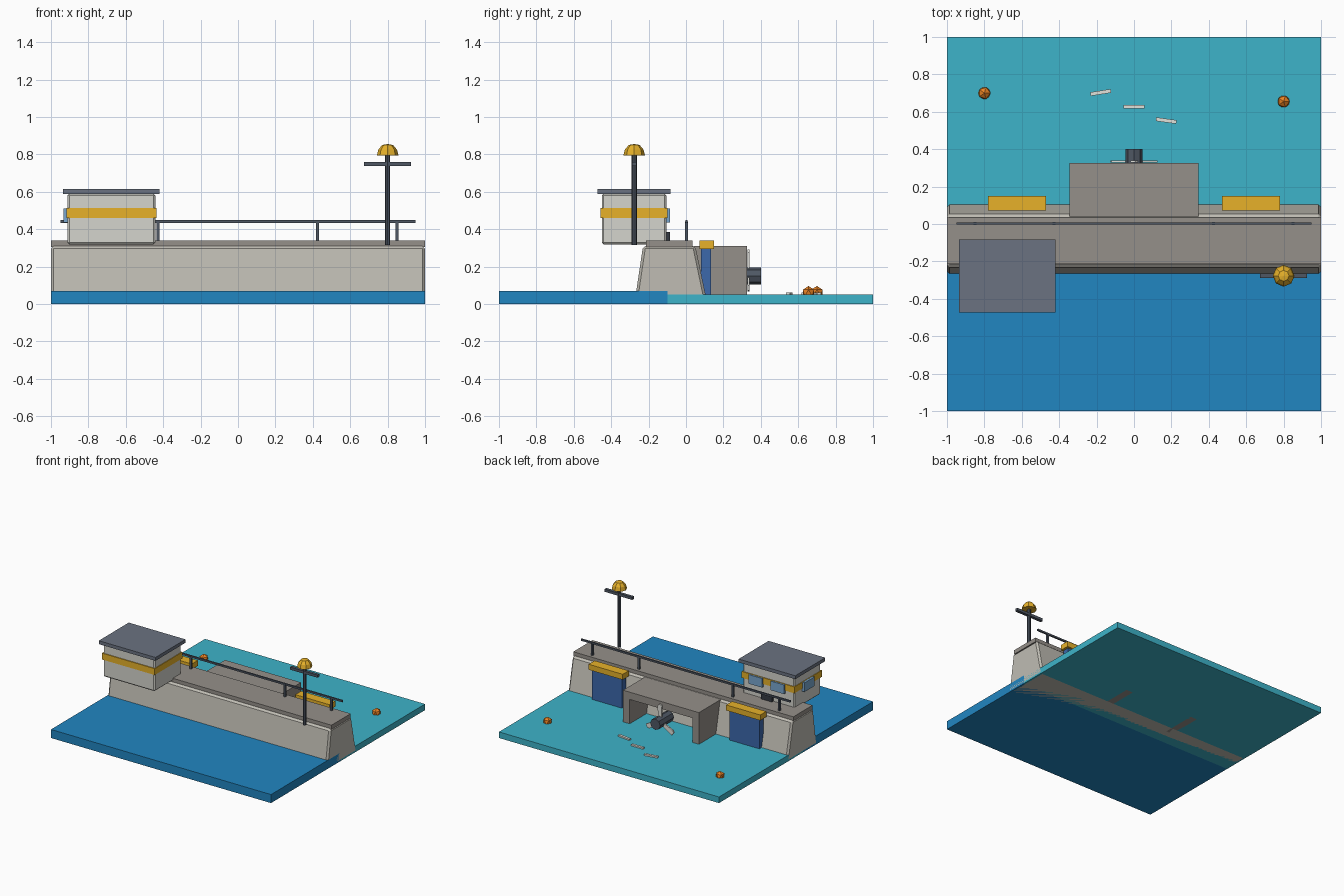
import bpy, bmesh
from math import radians, pi, sin, cos
from mathutils import Matrix, Vector

if "Cube" in bpy.data.objects:
    bpy.data.objects.remove(bpy.data.objects["Cube"])


def mat(name, r, g, b):
    m = bpy.data.materials.new(name)
    m.diffuse_color = (*[(c / 255) ** 2.2 for c in (r, g, b)], 1)
    m.use_nodes = True
    m.node_tree.nodes["Principled BSDF"].inputs["Base Color"].default_value = m.diffuse_color
    return m


SEA = mat("sea_blue", 38, 133, 192)
TEAL = mat("basin_teal", 64, 178, 200)
CONC = mat("concrete", 190, 187, 178)
DECK = mat("deck_concrete", 148, 143, 137)
WALL = mat("pale_wall", 212, 212, 204)
SLATE = mat("slate", 106, 114, 128)
STEEL = mat("dark_steel", 80, 88, 100)
YELLOW = mat("yellow", 230, 176, 46)
BLUE = mat("gate_blue", 62, 104, 170)
GLASS = mat("glass", 120, 165, 205)
ORANGE = mat("orange", 235, 130, 40)
DARK = mat("vent_dark", 55, 60, 68)
FOAM = mat("foam", 225, 225, 218)


def finish(name, bm, m, bevel=0):
    bmesh.ops.recalc_face_normals(bm, faces=bm.faces)
    me = bpy.data.meshes.new(name)
    bm.to_mesh(me)
    bm.free()
    me.materials.append(m)
    ob = bpy.data.objects.new(name, me)
    bpy.context.collection.objects.link(ob)
    if bevel:
        b = ob.modifiers.new("bevel", 'BEVEL')
        b.width, b.segments = bevel, 1
    return ob


def box(name, x, y, z, m, bevel=0):
    """Box from (min, max) ranges."""
    bm = bmesh.new()
    mid = [(a + b) / 2 for a, b in (x, y, z)]
    size = [b - a for a, b in (x, y, z)]
    bmesh.ops.create_cube(bm, size=1, matrix=Matrix.Translation(mid) @ Matrix.Diagonal((*size, 1)))
    return finish(name, bm, m, bevel)


def prism(name, pts, offset, m, bevel=0):
    """Extrude a flat polygon along an offset."""
    bm = bmesh.new()
    f = bm.faces.new([bm.verts.new(p) for p in pts])
    r = bmesh.ops.extrude_face_region(bm, geom=[f])
    bmesh.ops.translate(bm, vec=offset, verts=[v for v in r["geom"] if isinstance(v, bmesh.types.BMVert)])
    return finish(name, bm, m, bevel)


def ngon(c, r, n, u, v):
    return [Vector(c) + r * (Vector(u) * cos(2 * pi * i / n) + Vector(v) * sin(2 * pi * i / n)) for i in range(n)]


# Water on both sides of the dam
box("sea_water", (-1, 1), (-1, -.1), (0, .07), SEA)
box("basin_water", (-1, 1), (-.1, 1), (0, .05), TEAL)

# Dam wall with sloping faces, and its deck
prism("dam_wall", [(-1, -.276, 0), (-1, .115, 0), (-1, .05, .31), (-1, -.23, .31)], (2, 0, 0), CONC, .014)
box("dam_deck", (-1, 1), (-.215, .035), (.305, .34), DECK)

# Powerhouse: one arch-shaped profile open at the back
prism("powerhouse", [(x, .04, z) for x, z in ((-.345, 0), (-.345, .31), (.345, .31), (.345, 0),
                                             (.285, 0), (.285, .25), (-.285, .25), (-.285, 0))],
      (0, .285, 0), DECK)

# Turbine
prism("turbine_hub", ngon((0, .22, .15), .045, 8, (1, 0, 0), (0, 0, 1)), (0, .18, 0), STEEL)
for i in range(3):
    rot = Matrix.Translation((0, 0, .15)) @ Matrix.Rotation(i * 2 * pi / 3, 4, 'Y')
    pts = [rot @ Vector((x, .328, z)) for x, z in ((-.014, .03), (.014, .03), (.022, .125), (.008, .14), (-.018, .135))]
    prism("turbine_blade", pts, (0, .012, 0), FOAM)

# Sluice gates with yellow lifting beams
for s in (-1, 1):
    c = s * .625
    box("sluice_gate", (c - .135, c + .135), (.08, .133), (.04, .30), BLUE)
    box("gate_beam", (c - .155, c + .155), (.072, .15), (.295, .34), YELLOW)

# Railing
box("rail_bar", (-.95, .95), (-.004, .009), (.434, .448), STEEL)
for x in (-.85, -.428, .425, .85):
    box("rail_post", (x - .008, x + .008), (-.006, .01), (.335, .44), STEEL)

# Control house
box("house_body", (-.912, -.442), (-.45, -.105), (.318, .59), WALL, .01)
box("house_band", (-.917, -.437), (-.457, -.098), (.46, .512), YELLOW)
box("house_roof", (-.935, -.42), (-.472, -.083), (.587, .615), SLATE)
for x in (-.57, -.77):
    box("house_window", (x - .06, x + .06), (-.11, -.086), (.435, .51), GLASS)
box("side_window", (-.934, -.9), (-.335, -.205), (.435, .51), GLASS)
box("house_vent", (-.72, -.62), (-.11, -.086), (.34, .385), DARK)

# Beacon mast
prism("mast_post", ngon((.8, -.277, .315), .014, 8, (1, 0, 0), (0, 1, 0)), (0, 0, .48), STEEL)
box("mast_crossbar", (.675, .925), (-.289, -.265), (.738, .76), STEEL)
bm = bmesh.new()
rings = [[bm.verts.new(p) for p in ngon((.8, -.277, z), r, 8, (1, 0, 0), (0, 1, 0))]
         for r, z in ((.058, .793), (.05, .825), (.029, .85))]
bm.faces.new(rings[0])
for a, b in zip(rings, rings[1:]):
    for i in range(8):
        bm.faces.new((a[i], a[i - 1], b[i - 1], b[i]))
tip = bm.verts.new((.8, -.277, .855))
for i in range(8):
    bm.faces.new((rings[2][i], rings[2][i - 1], tip))
finish("beacon_lamp", bm, YELLOW)

# Buoys
for x, y in ((-.8, .7), (.8, .655)):
    bm = bmesh.new()
    bmesh.ops.create_icosphere(bm, subdivisions=1, radius=.036, matrix=Matrix.Translation((x, y, .06)))
    finish("buoy", bm, ORANGE)

# Foam streaks
for x, y, a in ((-.178, .703, 9), (0, .627, 0), (.172, .553, -8)):
    bm = bmesh.new()
    bmesh.ops.create_cube(bm, size=1, matrix=Matrix.Translation((x, y, .055)) @
                          Matrix.Rotation(radians(a), 4, 'Z') @ Matrix.Diagonal((.11, .02, .014, 1)))
    finish("foam_streak", bm, FOAM)
